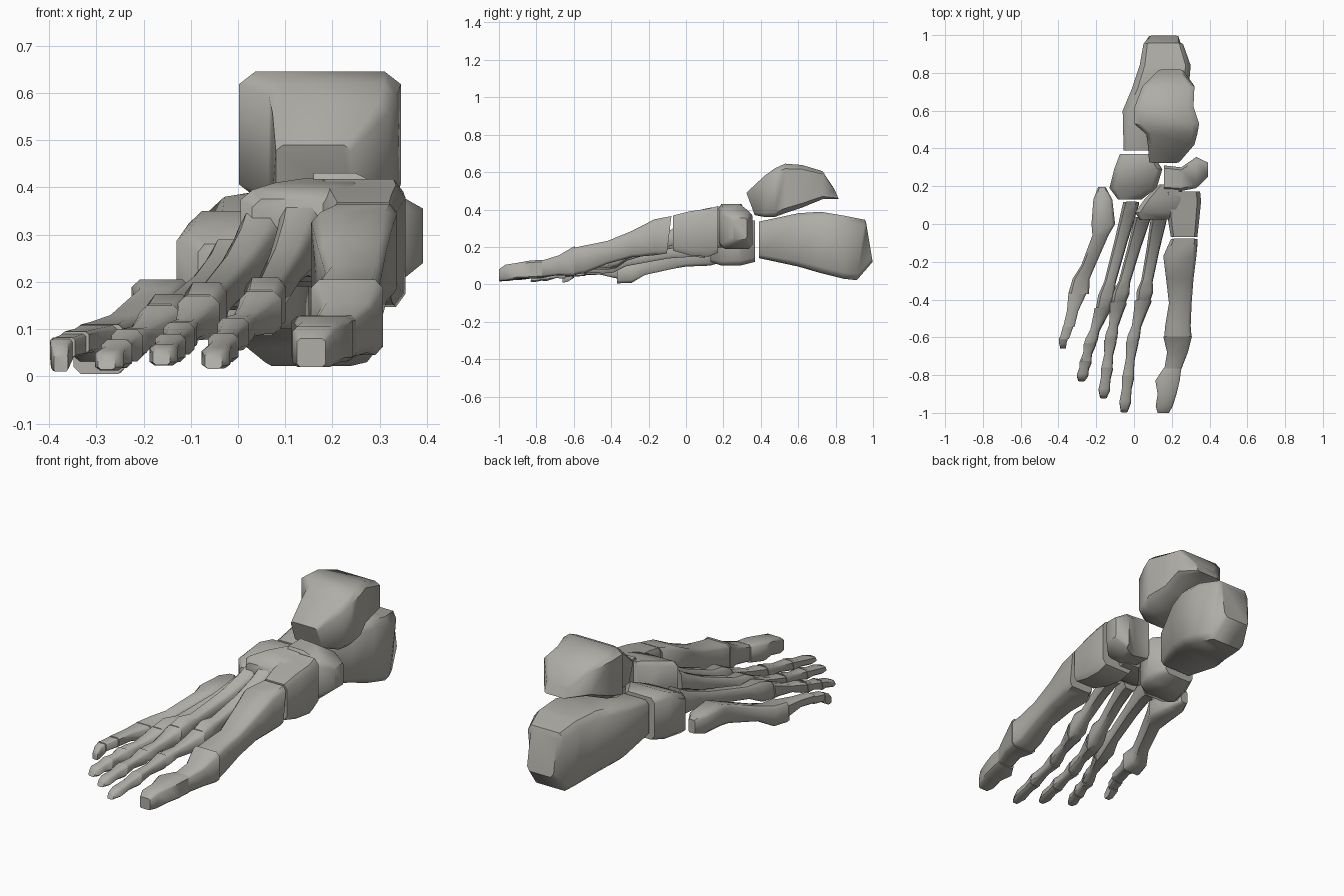
import bpy, bmesh, math
from mathutils import Vector

mat = bpy.data.materials.new("bone_grey")
mat.diffuse_color = (.43, .42, .385, 1)


def section(k):
    """Eight-sided cross-section: a unit square with its corners cut by k."""
    h = 1 - k
    return [(1, h), (h, 1), (-h, 1), (-1, h), (-1, -h), (-h, -1), (h, -1), (1, -h)]


def loft(name, rings, axis='y', cut=.22, angle=48):
    """Ring = (position, a0, a1, z0, z1[, tilt]); a is the other horizontal axis."""
    bm = bmesh.new()
    loops = []
    for r in rings:
        p, a0, a1, z0, z1 = r[:5]
        tilt = r[5] if len(r) > 5 else 0
        loop = []
        for u, v in section(cut):
            a = (a0 + a1) / 2 + u * (a1 - a0) / 2
            z = (z0 + z1) / 2 + v * (z1 - z0) / 2
            q = p + tilt * v
            loop.append(bm.verts.new((a, q, z) if axis == 'y' else (q, a, z)))
        loops.append(loop)
    for A, B in zip(loops, loops[1:]):
        for i in range(8):
            j = (i + 1) % 8
            bm.faces.new((A[i], A[j], B[j], B[i]))
    bm.faces.new(loops[0])
    bm.faces.new(loops[-1])
    bmesh.ops.recalc_face_normals(bm, faces=bm.faces)
    me = bpy.data.meshes.new(name)
    bm.to_mesh(me)
    bm.free()
    me.materials.append(mat)
    ob = bpy.data.objects.new(name, me)
    bpy.context.collection.objects.link(ob)
    bpy.ops.object.select_all(action='DESELECT')
    ob.select_set(True)
    bpy.context.view_layer.objects.active = ob
    bpy.ops.object.shade_smooth_by_angle(angle=math.radians(angle))


def shaft(name, start, end, profile):
    """Long bone along a line; profile = (fraction, half width, half height)."""
    a, b = Vector(start), Vector(end)
    rings = []
    for f, w, h in profile:
        c = a.lerp(b, f)
        rings.append((c.y, c.x - w, c.x + w, c.z - h, c.z + h, .008))
    loft(name, rings, cut=.35)


# Heel and ankle
loft("heel_bone", [
    (.39, -.055, .15, .14, .335), (.6, -.06, .25, .095, .38),
    (.72, -.01, .29, .06, .388), (.84, .03, .30, .03, .368),
    (.935, .05, .26, .022, .345, .022), (.98, .08, .235, .12, .335, -.018)], cut=.2)
loft("ankle_bone", [
    (.345, .08, .24, .37, .49, -.022), (.42, .073, .32, .36, .58),
    (.475, .065, .335, .36, .62), (.53, .002, .345, .38, .645), (.62, .003, .315, .41, .638),
    (.73, .045, .32, .455, .605), (.805, .13, .26, .455, .51, -.012)], cut=.2)

# Midfoot
loft("navicular", [
    (.16, .18, .31, .21, .43), (.25, .175, .30, .20, .43),
    (.33, .19, .355, .19, .39), (.392, .25, .325, .24, .355)], axis='x')
loft("cuboid", [
    (.37, -.075, .10, .12, .34), (.29, -.105, .15, .10, .35),
    (.19, -.13, .12, .10, .31), (.13, -.085, .04, .12, .28)])
loft("lateral_cuneiform", [
    (.025, .03, .20, .22, .375), (.06, .005, .24, .20, .395),
    (.13, .055, .27, .19, .41), (.21, .135, .24, .20, .42)])
loft("medial_cuneiform", [
    (-.07, .195, .335, .18, .368), (.02, .18, .345, .155, .39),
    (.12, .17, .355, .147, .405), (.172, .16, .35, .17, .418)])

# Big toe
loft("big_toe_metatarsal", [
    (-.09, .195, .337, .165, .365, .012), (-.17, .155, .33, .155, .347),
    (-.29, .17, .315, .145, .285), (-.42, .185, .305, .11, .232),
    (-.54, .165, .30, .06, .208), (-.60, .16, .305, .05, .195)])
loft("big_toe_proximal", [
    (-.595, .155, .307, .045, .205), (-.68, .175, .285, .05, .155), (-.77, .16, .25, .04, .127)])
loft("big_toe_distal", [
    (-.765, .155, .25, .035, .13), (-.83, .113, .242, .03, .128), (-.9, .125, .225, .03, .115),
    (-.965, .115, .205, .02, .105), (-1.0, .125, .185, .02, .08)])

# Three middle toes: base, head, knuckle and tip of each ray
MET = [(0, .042, .075), (.1, .04, .056), (.35, .034, .038), (.75, .03, .035),
       (.88, .043, .056), (1, .036, .048)]
PHALANX = [(0, .044, .045), (.2, .036, .036), (.6, .024, .024), (.85, .032, .03), (1, .03, .028)]
MIDDLE = [(0, .033, .034), (.5, .023, .023), (1, .03, .028)]
DISTAL = [(0, .032, .03), (.35, .025, .022), (.75, .03, .022), (1, .018, .016)]
RAYS = {
    "second": ((.13, .02, .285), (.048, -.41, .135), (-.01, -.63, .09), (-.052, -.99, .032)),
    "third": ((.045, .03, .27), (-.083, -.42, .125), (-.125, -.62, .08), (-.162, -.915, .04)),
    "fourth": ((-.015, .11, .215), (-.165, -.45, .105), (-.235, -.64, .065), (-.278, -.825, .03)),
}
for key, (base, head, knuckle, tip) in RAYS.items():
    joint = Vector(knuckle).lerp(Vector(tip), .5)
    shaft(key + "_metatarsal", base, head, MET)
    shaft(key + "_proximal", head, knuckle, PHALANX)
    shaft(key + "_middle", knuckle, joint, MIDDLE)
    shaft(key + "_distal", joint, tip, DISTAL)

# Little toe
loft("little_metatarsal", [
    (.195, -.19, -.15, .12, .19), (.13, -.215, -.115, .10, .202), (.0, -.225, -.10, .095, .205),
    (-.06, -.22, -.135, .085, .185), (-.22, -.28, -.205, .05, .13),
    (-.29, -.325, -.235, .008, .115), (-.37, -.348, -.238, .005, .11)], cut=.28)
loft("little_proximal", [
    (-.365, -.347, -.25, .03, .108), (-.46, -.355, -.295, .052, .10),
    (-.545, -.375, -.315, .048, .095)], cut=.28)
loft("little_middle", [(-.54, -.376, -.32, .045, .09), (-.61, -.394, -.345, .04, .082)])
loft("little_distal", [
    (-.60, -.398, -.348, .035, .082), (-.635, -.396, -.358, .012, .07), (-.66, -.39, -.36, .01, .045)])
